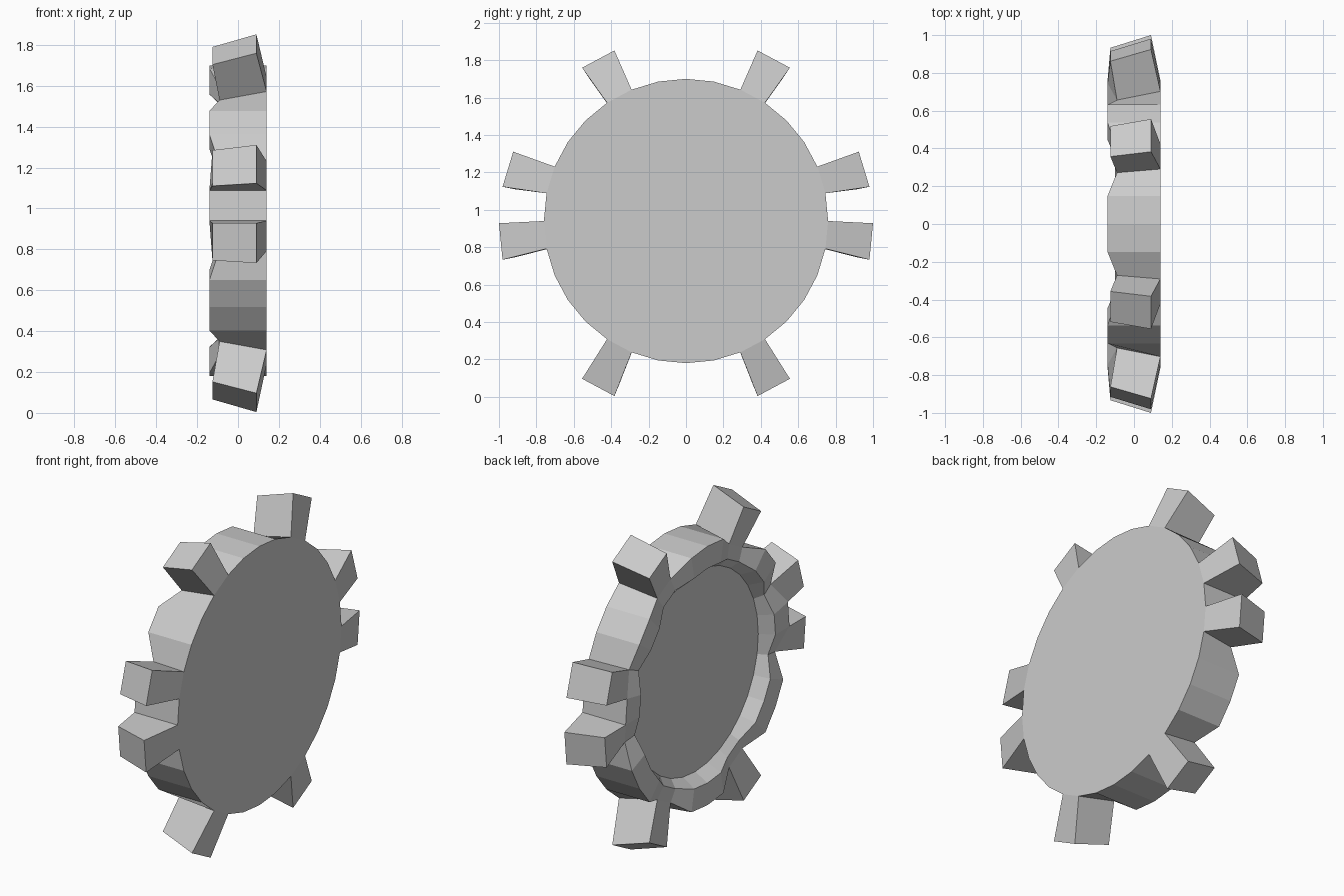
import bpy, bmesh
from math import sin, cos, pi

if "Cube" in bpy.data.objects:
    bpy.data.objects.remove(bpy.data.objects["Cube"])

N = 32                      # sides of the wheel
ZC = 0.94                   # wheel centre height
TEETH = [2, 6, 8, 13]       # segments with a tooth on one side
TEETH += [N - 1 - s for s in TEETH]
# rim corners pulled in at the tooth roots
PINCHED = {2, 3, 6, 9, 13, 14}
PINCHED |= {(N - i) % N for i in PINCHED}

bm = bmesh.new()


def vert(i, x, r, dz=0.0):
    a = 2 * pi * i / N
    return bm.verts.new((x, r * sin(a), ZC + dz + r * cos(a)))


def bridge(a, b, skip=()):
    for i in range(N):
        if i not in skip:
            j = (i + 1) % N
            bm.faces.new((a[i], a[j], b[j], b[i]))


# wheel rings: front edge, back rim, inner lip, recessed floor
front = [vert(i, 0.14, 0.76) for i in range(N)]
back = [vert(i, -0.09, 0.71) if i in PINCHED else vert(i, -0.14, 0.76)
        for i in range(N)]
lip = [vert(i, -0.10 if i in PINCHED else -0.14, 0.63) for i in range(N)]
floor = [vert(i, -0.06, 0.585) for i in range(N)]

bm.faces.new(front)
bridge(front, back, TEETH)
bridge(back, lip)
bridge(lip, floor)
bm.faces.new(floor)

# teeth grow outward from the open rim segments
for s in TEETH:
    t = (s + 1) % N
    root = [front[s], front[t], back[t], back[s]]
    tip = [vert(s, 0.09, 1.0, -0.012), vert(t, 0.09, 1.0, -0.012),
           vert(t, -0.125, 0.933, -0.012), vert(s, -0.125, 0.933, -0.012)]
    for k in range(4):
        n = (k + 1) % 4
        bm.faces.new((root[k], root[n], tip[n], tip[k]))
    bm.faces.new(tip)

bmesh.ops.recalc_face_normals(bm, faces=bm.faces)
mesh = bpy.data.meshes.new("toothed_wheel")
bm.to_mesh(mesh)
bm.free()
wheel = bpy.data.objects.new("toothed_wheel", mesh)
bpy.context.collection.objects.link(wheel)
